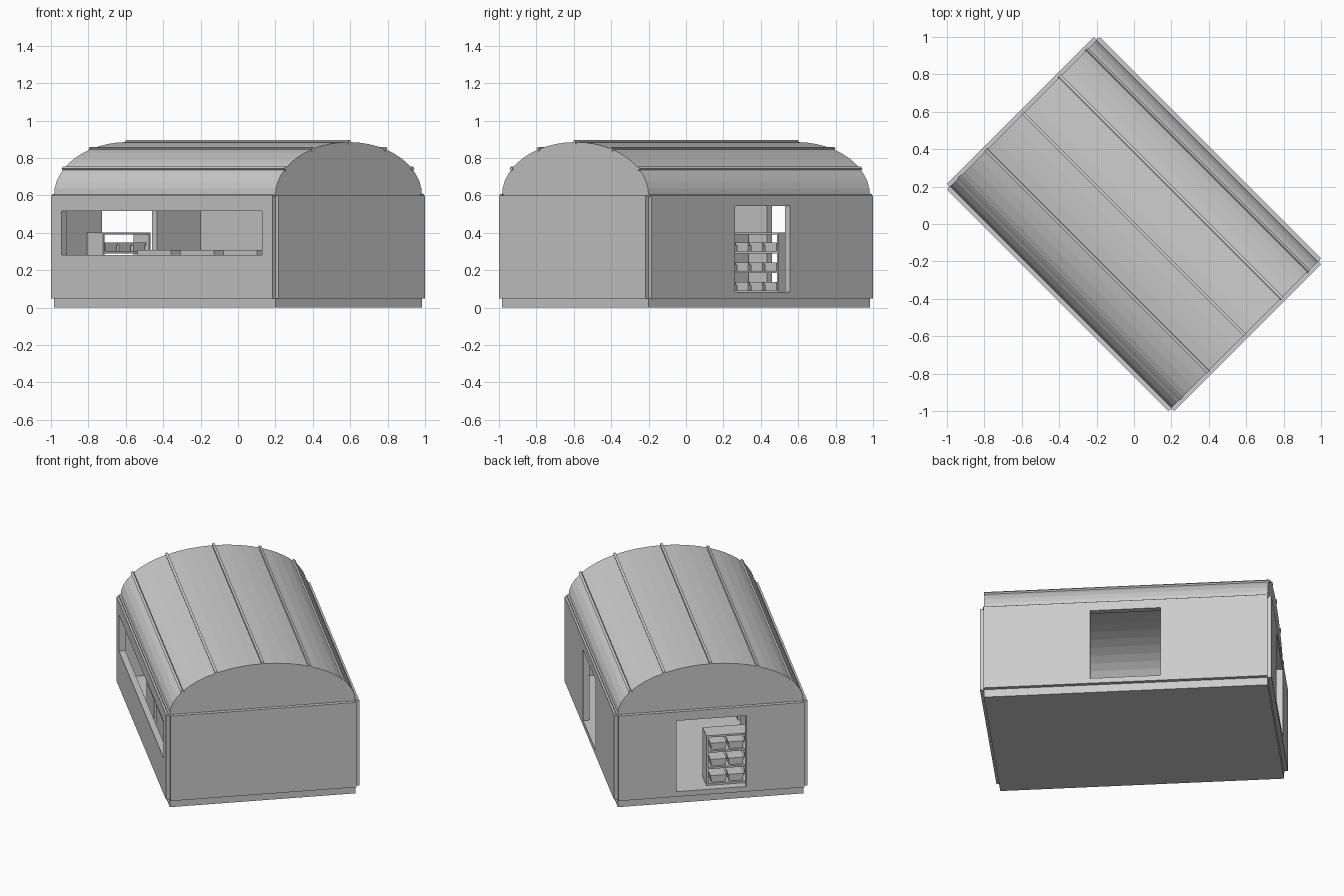
import bpy, bmesh, math
from mathutils import Matrix

cube = bpy.data.objects.get("Cube")
if cube:
    bpy.data.objects.remove(cube)

grey = bpy.data.materials.new("plain_grey")
grey.use_nodes = True
colour = (0.6, 0.6, 0.6, 1)
grey.diffuse_color = colour
grey.node_tree.nodes["Principled BSDF"].inputs["Base Color"].default_value = colour

# The building stands diagonally: local x is its length, local y its width
TURN = Matrix.Rotation(math.radians(-45), 4, "Z")
HL, HW = 0.837, 0.554          # half length and half width of the base
EAVE, RISE = 0.6, 0.285        # wall top and vault height
OUT, IN = 0.023, 0.015         # wall thickness outside and inside the base line


def finish(name, bm, matrix=Matrix()):
    bmesh.ops.recalc_face_normals(bm, faces=bm.faces)
    bm.transform(TURN @ matrix)
    mesh = bpy.data.meshes.new(name)
    bm.to_mesh(mesh)
    bm.free()
    mesh.materials.append(grey)
    obj = bpy.data.objects.new(name, mesh)
    bpy.context.collection.objects.link(obj)
    return obj


def box(name, x, y, z, matrix=Matrix()):
    bm = bmesh.new()
    bmesh.ops.create_cube(bm, size=1)
    for v in bm.verts:
        for i, (a, b) in enumerate((x, y, z)):
            v.co[i] = a if v.co[i] < 0 else b
    return finish(name, bm, matrix)


def wall(name, half, dist, angle, opening=None):
    """Wall facing -y before turning, with an optional (half width, z0, z1) opening."""
    y = (-dist - OUT, -dist + IN)
    turn = Matrix.Rotation(math.radians(angle), 4, "Z")
    if opening is None:
        return box(name, (-half, half), y, (0.05, EAVE), turn)
    bm = bmesh.new()
    rings = []
    for depth in y:
        for w, z0, z1 in ((half, 0.05, EAVE), opening):
            corners = ((-w, z0), (w, z0), (w, z1), (-w, z1))
            rings.append([bm.verts.new((px, depth, pz)) for px, pz in corners])
    outer0, inner0, outer1, inner1 = rings
    for a, b in ((outer0, inner0), (inner0, inner1), (inner1, outer1), (outer1, outer0)):
        for i in range(4):
            j = (i + 1) % 4
            bm.faces.new((a[i], a[j], b[j], b[i]))
    return finish(name, bm, turn)


def arch(inset, steps=24):
    angles = [math.pi * i / steps for i in range(steps + 1)]
    return [((HW - inset) * math.cos(a), EAVE + (RISE - inset) * math.sin(a)) for a in angles]


def extrude_profile(name, profile, x0, x1):
    bm = bmesh.new()
    face = bm.faces.new([bm.verts.new((x0, y, z)) for y, z in profile])
    moved = bmesh.ops.extrude_face_region(bm, geom=[face], use_keep_orig=True)["geom"]
    for v in moved:
        if isinstance(v, bmesh.types.BMVert):
            v.co.x = x1
    return finish(name, bm)


# Base and floor
box("base_slab", (-HL, HL), (-HW, HW), (0, 0.05))
box("floor", (-HL + 0.005, HL - 0.005), (-HW + 0.005, HW - 0.005), (0.05, 0.08))

# Walls: a wide serving window, two doorways and a closed end
DOOR = (0.208, 0.083, 0.542)
wall("window_wall", HL, HW, 0, (0.757, 0.282, 0.517))
wall("closed_end_wall", HW, HL, 90)
wall("back_door_wall", HL, HW, 180, DOOR)
wall("end_door_wall", HW, HL, 270, DOOR)

# Vaulted roof shell and its gable ends
extrude_profile("vault_roof", arch(0) + arch(0.015)[::-1], -HL, HL)
for side, label in ((-1, "door_end"), (1, "closed_end")):
    extrude_profile(label + "_gable", arch(0.003), side * (HL - 0.02), side * HL)

# Roof ribs along the length, evenly spread round the vault
for i in range(7):
    a = math.pi * i / 6
    y, z = HW * math.cos(a), EAVE + RISE * math.sin(a)
    tilt = math.atan2(math.sin(a) / RISE, math.cos(a) / HW)
    place = Matrix.Translation((0, y, z)) @ Matrix.Rotation(tilt - math.pi / 2, 4, "X")
    box(f"roof_rib_{i + 1}", (-0.842, 0.842), (-0.008, 0.008), (-0.01, 0.01), place)

# Row of counters behind the window
for i in range(3):
    x = -0.26 + 0.325 * i
    box(f"counter_{i + 1}", (x, x + 0.255), (-0.5, -0.32), (0.08, 0.307))

# Open shelf unit beside the end doorway
SX, SY = (-0.8, -0.68), (-0.34, 0.02)
box("shelf_side_right", SX, (SY[0], SY[0] + 0.012), (0.08, 0.402))
box("shelf_side_left", SX, (SY[1] - 0.012, SY[1]), (0.08, 0.402))
for level, top in enumerate((0.092, 0.197, 0.302, 0.402)):
    box(f"shelf_board_{level + 1}", SX, SY, (top - 0.012, top))
    if level == 3:
        continue
    # Lidded boxes on each shelf
    for n in range(3):
        y = SY[0] + 0.025 + 0.107 * n
        box(f"stored_box_{level + 1}_{n + 1}", (-0.785, -0.695), (y + 0.005, y + 0.09), (top, top + 0.03))
        box(f"box_lid_{level + 1}_{n + 1}", (-0.79, -0.69), (y, y + 0.095), (top + 0.03, top + 0.045))
